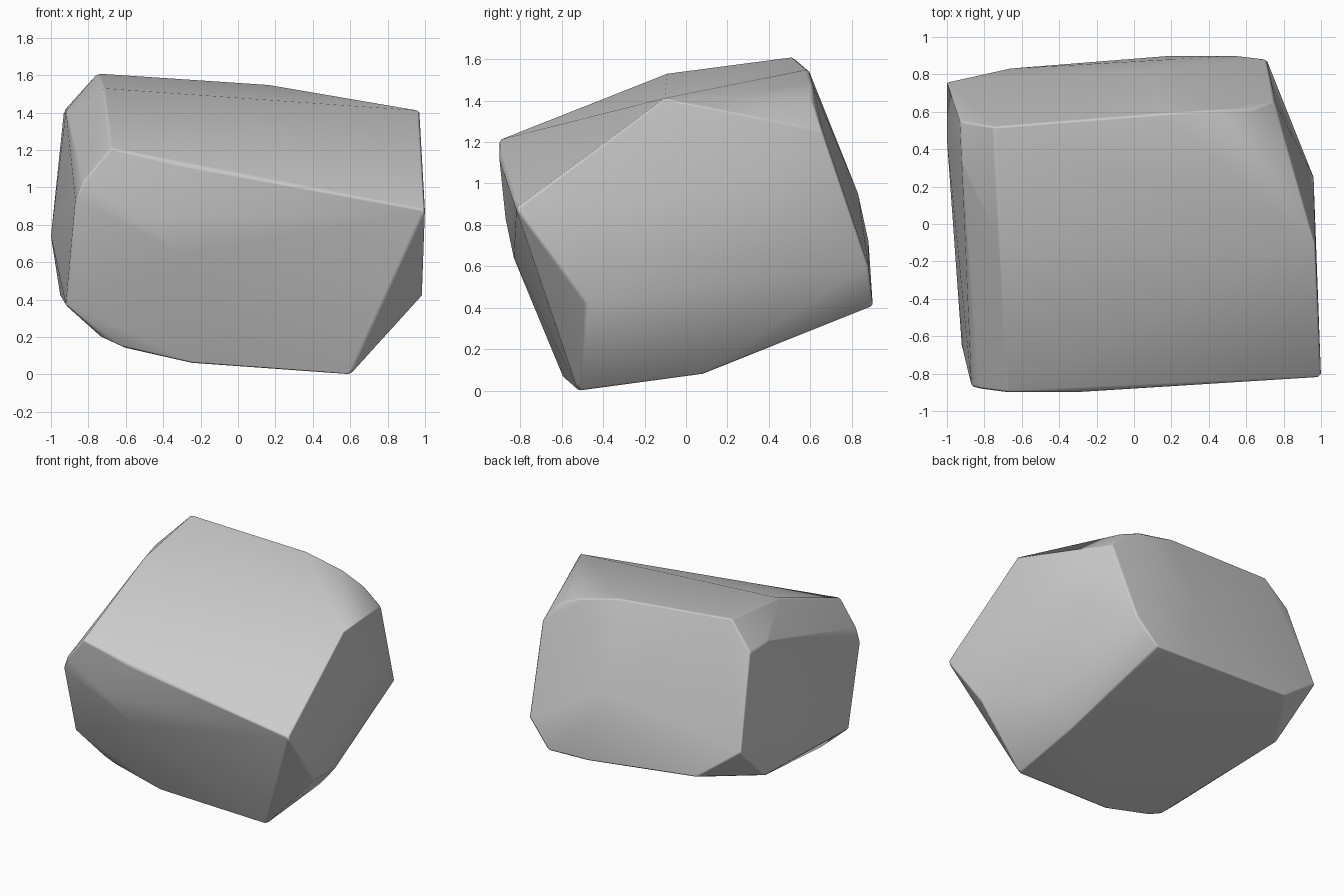
import bpy, bmesh, math

if "Cube" in bpy.data.objects:
    bpy.data.objects.remove(bpy.data.objects["Cube"])

# Corner points of the chipped boulder, grouped by face
top = [(-0.75, 0.52, 1.61), (-0.72, -0.09, 1.53), (0.97, -0.11, 1.41),
       (0.15, 0.59, 1.55), (0.45, 0.61, 1.48), (0.62, 0.61, 1.41)]
front = [(-0.68, -0.9, 1.21), (1.0, -0.82, 0.88), (-0.3, -0.9, 1.12),
         (-0.52, -0.87, 0.83), (-0.3, -0.83, 0.64)]
right = [(0.985, -0.48, 0.42), (0.96, 0.25, 0.95), (0.75, 0.66, 1.25),
         (0.79, 0.04, 0.26)]
back = [(0.71, 0.88, 0.6), (0.54, 0.9, 0.41), (0.2, 0.9, 0.42),
        (0.12, 0.83, 0.95), (0.2, 0.88, 0.72), (-0.68, 0.83, 0.5)]
left = [(-1.0, 0.76, 0.74), (-1.0, 0.45, 0.74), (-0.93, 0.55, 1.41),
        (-0.92, 0.32, 1.41), (-0.83, -0.88, 1.03), (-0.87, -0.87, 0.93),
        (-0.92, -0.66, 0.37), (-0.95, 0.4, 0.42)]
bottom = [(0.6, -0.52, 0.0), (0.63, 0.08, 0.08), (-0.25, -0.59, 0.06),
          (-0.6, -0.58, 0.14), (-0.73, -0.59, 0.2)]

# Wrap the corners in a solid hull and merge nearly flat facets
bm = bmesh.new()
for co in top + front + right + back + left + bottom:
    bm.verts.new(co)
bmesh.ops.convex_hull(bm, input=bm.verts[:])
bmesh.ops.delete(bm, geom=[v for v in bm.verts if not v.link_faces], context='VERTS')
bmesh.ops.dissolve_limit(bm, angle_limit=math.radians(1.5),
                         verts=bm.verts[:], edges=bm.edges[:])
bmesh.ops.recalc_face_normals(bm, faces=bm.faces[:])
mesh = bpy.data.meshes.new("boulder")
bm.to_mesh(mesh)
bm.free()
boulder = bpy.data.objects.new("boulder", mesh)
bpy.context.collection.objects.link(boulder)
for face in mesh.polygons:
    face.use_smooth = True

# Worn ridges: a tiny bevel, with large facets kept flat
bevel = boulder.modifiers.new("worn_edges", 'BEVEL')
bevel.width = 0.012
bevel.segments = 1
bevel.limit_method = 'ANGLE'
bevel.angle_limit = math.radians(25)
boulder.modifiers.new("weighted_normals", 'WEIGHTED_NORMAL')
